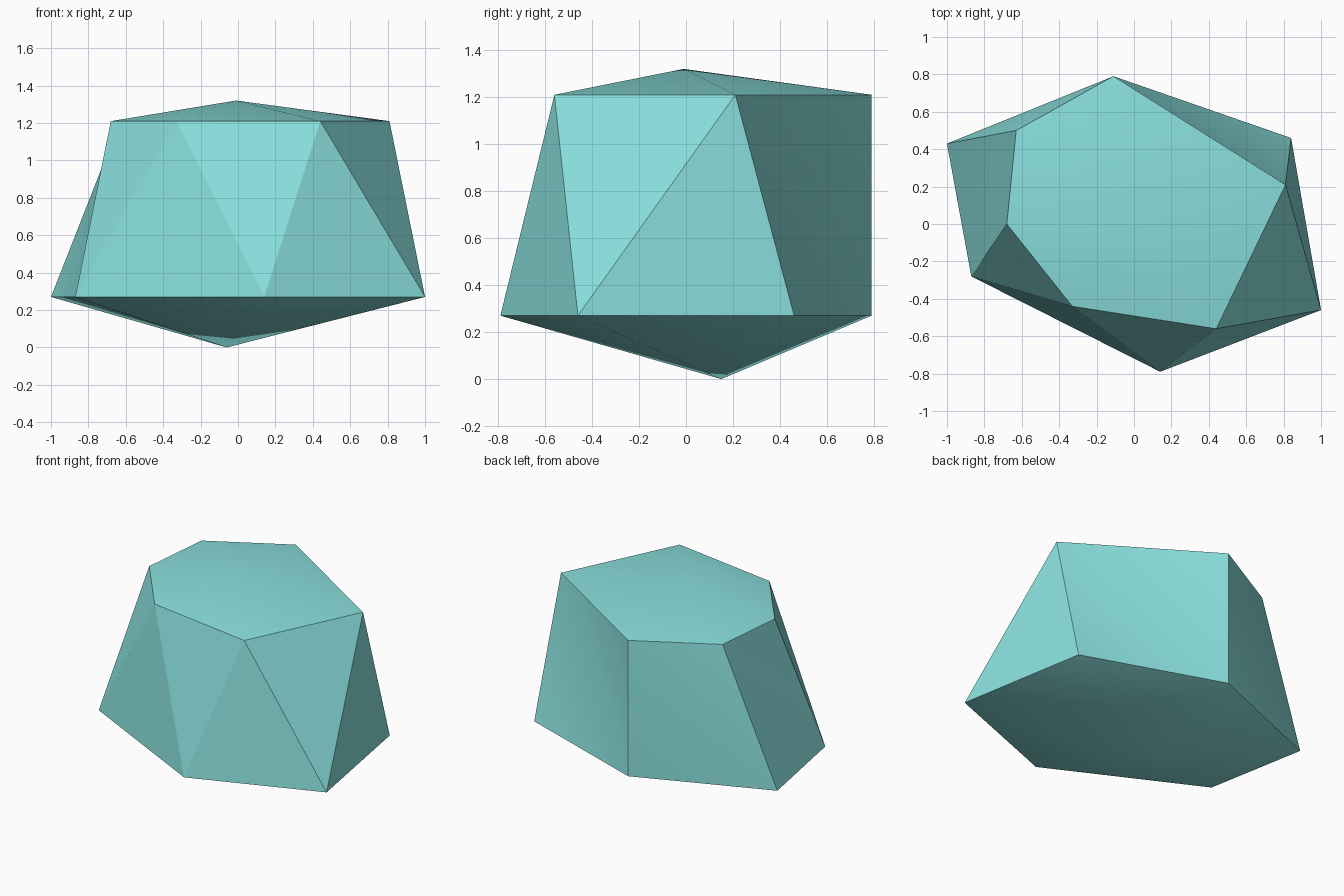
import bpy, bmesh, math

cube = bpy.data.objects.get("Cube")
if cube:
    bpy.data.objects.remove(cube, do_unlink=True)

# Two irregular hexagonal rings, counter-clockwise from the back
UPPER_Z, LOWER_Z = 1.21, 0.27
UPPER = [(-0.11, 0.79), (-0.63, 0.50), (-0.68, 0.0), (-0.33, -0.44), (0.44, -0.56), (0.81, 0.21)]
LOWER = [(-0.11, 0.79), (-1.0, 0.43), (-0.87, -0.28), (0.14, -0.79), (1.0, -0.46), (0.84, 0.46)]
# Side panels whose fold runs from the upper corner down to the next lower corner
FOLD_FORWARD = {0, 1, 5}
SMOOTH_LIMIT = math.radians(20)

bm = bmesh.new()
upper = [bm.verts.new((x, y, UPPER_Z)) for x, y in UPPER]
lower = [bm.verts.new((x, y, LOWER_Z)) for x, y in LOWER]
peak = bm.verts.new((-0.01, -0.01, 1.32))
base = bm.verts.new((-0.06, 0.15, 0.0))

for i in range(6):
    j = (i + 1) % 6
    # Shallow caps
    bm.faces.new((upper[i], upper[j], peak))
    bm.faces.new((lower[j], lower[i], base))
    # Folded side panel
    if i in FOLD_FORWARD:
        bm.faces.new((lower[i], lower[j], upper[i]))
        bm.faces.new((lower[j], upper[j], upper[i]))
    else:
        bm.faces.new((lower[i], lower[j], upper[j]))
        bm.faces.new((lower[i], upper[j], upper[i]))

bm.normal_update()
for face in bm.faces:
    face.smooth = True
# Caps blend smoothly, strong folds stay crisp
for edge in bm.edges:
    on_cap = peak in edge.verts or base in edge.verts
    edge.smooth = on_cap or edge.calc_face_angle() < SMOOTH_LIMIT

mesh = bpy.data.meshes.new("rock")
bm.to_mesh(mesh)
bm.free()

# Turquoise stone
color = (0.25, 0.74, 0.72, 1)
stone = bpy.data.materials.new("turquoise_stone")
stone.use_nodes = True
stone.diffuse_color = color
shader = next(n for n in stone.node_tree.nodes if n.type == "BSDF_PRINCIPLED")
shader.inputs["Base Color"].default_value = color
shader.inputs["Roughness"].default_value = 0.8
mesh.materials.append(stone)

rock = bpy.data.objects.new("rock", mesh)
bpy.context.collection.objects.link(rock)
